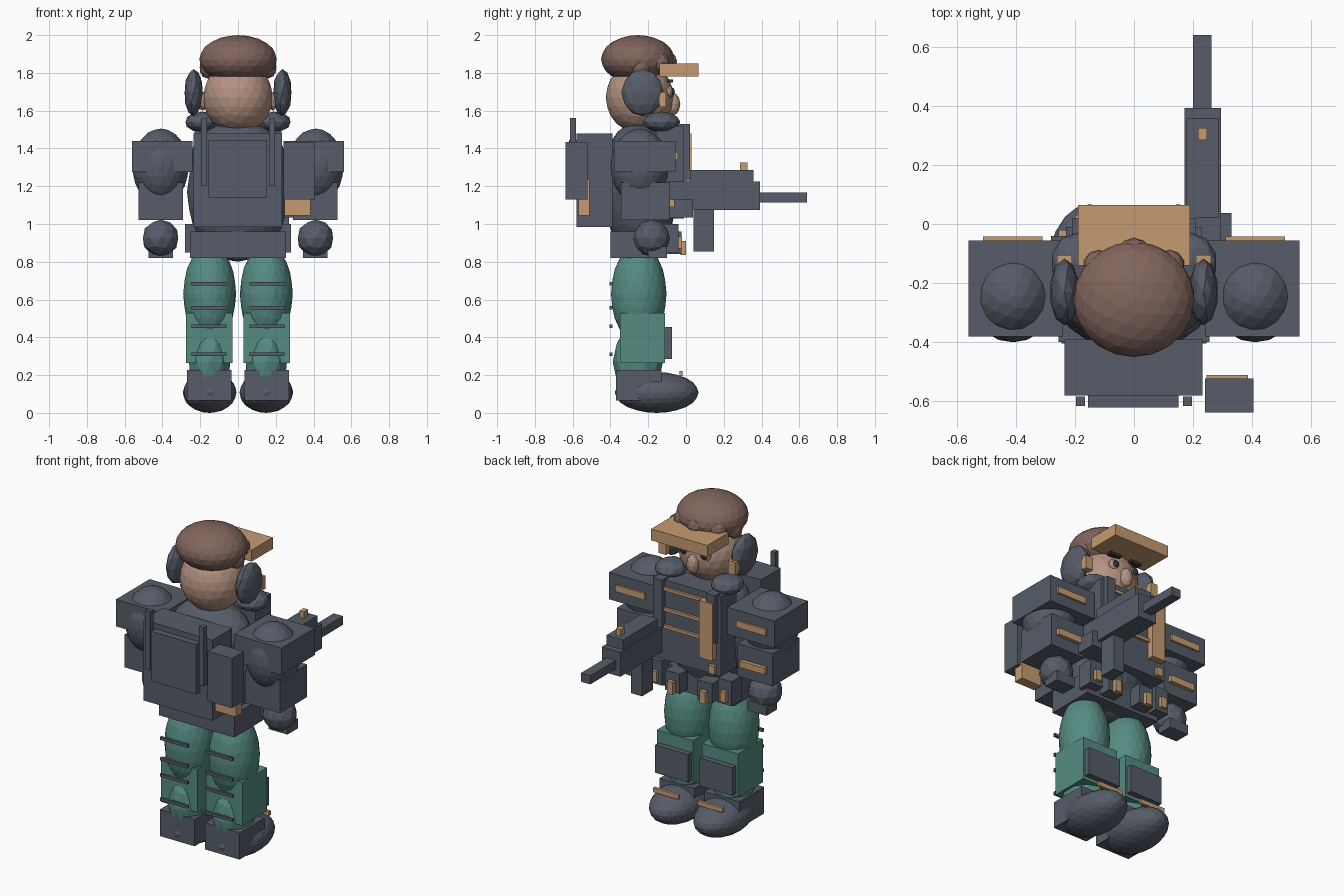
import bpy, bmesh
from mathutils import Matrix, Vector


def material(name, rgb):
    m = bpy.data.materials.new(name)
    m.diffuse_color = (*rgb, 1)
    return m


DARK = material("slate_grey", (0.093, 0.108, 0.14))
TAN = material("tan", (0.56, 0.33, 0.16))
HAIR = material("brown_hair", (0.22, 0.13, 0.11))
SKIN = material("skin", (0.46, 0.29, 0.22))
TEAL = material("teal_cloth", (0.09, 0.26, 0.22))
BLACK = material("near_black", (0.03, 0.035, 0.045))


def finish(name, bm, mat):
    me = bpy.data.meshes.new(name)
    bm.to_mesh(me)
    bm.free()
    me.materials.append(mat)
    ob = bpy.data.objects.new(name, me)
    bpy.context.collection.objects.link(ob)
    return ob


def box(name, mat, x, y, z):
    """Box from (min, max) ranges on each axis."""
    bm = bmesh.new()
    bmesh.ops.create_cube(bm, size=1)
    lo, hi = (Vector(p) for p in zip(x, y, z))
    bmesh.ops.transform(bm, matrix=Matrix.Translation((lo + hi) / 2)
                        @ Matrix.Diagonal((*(hi - lo), 1)), verts=bm.verts)
    return finish(name, bm, mat)


def ball(name, mat, c, r, sub=2):
    """Faceted ellipsoid with centre c and radii r."""
    bm = bmesh.new()
    bmesh.ops.create_icosphere(bm, subdivisions=sub, radius=1)
    bmesh.ops.transform(bm, matrix=Matrix.Translation(c) @ Matrix.Diagonal((*r, 1)),
                        verts=bm.verts)
    return finish(name, bm, mat)


def box2(name, mat, x, y, z):
    """A box on each side."""
    box("right_" + name, mat, x, y, z)
    box("left_" + name, mat, (-x[1], -x[0]), y, z)


def ball2(name, mat, c, r, sub=2):
    """An ellipsoid on each side."""
    ball("right_" + name, mat, c, r, sub)
    ball("left_" + name, mat, (-c[0], c[1], c[2]), r, sub)


# Head and face
ball("head", SKIN, (0, -0.245, 1.67), (0.185, 0.18, 0.19), 3)
ball("nose", SKIN, (0, -0.068, 1.635), (0.038, 0.038, 0.06))
ball2("ear", SKIN, (0.185, -0.24, 1.65), (0.025, 0.04, 0.05))
ball2("eyelid", SKIN, (0.07, -0.09, 1.70), (0.036, 0.022, 0.034))
ball2("eye", BLACK, (0.07, -0.073, 1.70), (0.02, 0.014, 0.022))
box2("eyebrow", BLACK, (0.035, 0.11), (-0.10, -0.068), (1.75, 1.765))

# Hair with fringe curls
ball("hair", HAIR, (0, -0.255, 1.872), (0.205, 0.195, 0.128), 3)
ball("fringe_curl", HAIR, (0, -0.105, 1.86), (0.058, 0.058, 0.058))
ball2("fringe_curl", HAIR, (0.12, -0.14, 1.855), (0.052, 0.052, 0.055))
ball2("side_curl", HAIR, (0.16, -0.24, 1.83), (0.045, 0.05, 0.06))

# Visor and headphones
box("visor", TAN, (-0.19, 0.19), (-0.14, 0.065), (1.78, 1.85))
ball2("headphone", DARK, (0.235, -0.23, 1.695), (0.05, 0.113, 0.125))
box2("headphone_tab", TAN, (0.21, 0.26), (-0.14, -0.105), (1.62, 1.70))

# Torso, collar and vest
ball("torso", DARK, (0, -0.24, 1.17), (0.27, 0.19, 0.37), 3)
ball("chest", DARK, (0, -0.25, 1.36), (0.25, 0.16, 0.18), 3)
ball2("collar", DARK, (0.19, -0.13, 1.54), (0.092, 0.1, 0.055))
box("vest", DARK, (-0.23, 0.23), (-0.16, -0.01), (1.03, 1.52))
box2("vest_strap", DARK, (0.15, 0.21), (-0.05, 0.02), (1.235, 1.53))
for z in (1.24, 1.345, 1.47):
    box("vest_strip", TAN, (-0.14, 0.15), (-0.015, 0.005), (z - 0.009, z + 0.009))
box("vest_panel", TAN, (-0.20, -0.11), (-0.02, 0.03), (1.13, 1.48))
box("vest_buckle", TAN, (-0.20, -0.16), (-0.02, 0.01), (1.04, 1.09))

# Belt and pouches
box("belt", DARK, (-0.255, 0.255), (-0.40, -0.10), (0.82, 0.96))
box2("outer_pouch", DARK, (0.19, 0.28), (-0.14, -0.04), (0.85, 1.00))
box2("outer_pouch_flap", TAN, (0.215, 0.255), (-0.045, -0.02), (0.87, 0.935))
box2("inner_pouch", DARK, (0.06, 0.16), (-0.12, -0.025), (0.84, 0.96))
box2("inner_pouch_flap", TAN, (0.09, 0.13), (-0.03, 0.0), (0.835, 0.91))

# Backpack
box("backpack", DARK, (-0.235, 0.232), (-0.58, -0.39), (0.985, 1.478))
box("backpack_pocket", DARK, (-0.155, 0.15), (-0.62, -0.58), (1.14, 1.445))
box2("backpack_rod", DARK, (0.165, 0.197), (-0.615, -0.583), (1.20, 1.56))
box("side_pack", DARK, (0.24, 0.405), (-0.637, -0.522), (1.13, 1.435))
box("side_pack_strap", TAN, (0.245, 0.385), (-0.57, -0.51), (1.045, 1.235))

# Arms
box2("shoulder_pad", DARK, (0.24, 0.56), (-0.38, -0.055), (1.275, 1.44))
box2("shoulder_strip", TAN, (0.31, 0.51), (-0.057, -0.043), (1.34, 1.38))
ball2("upper_arm", DARK, (0.41, -0.245, 1.305), (0.15, 0.155, 0.20), 3)
box2("forearm", DARK, (0.29, 0.527), (-0.345, -0.085), (1.02, 1.22))
box2("forearm_strip", TAN, (0.32, 0.49), (-0.087, -0.062), (1.09, 1.13))
ball2("hand", DARK, (0.41, -0.182, 0.925), (0.098, 0.098, 0.098))
box2("fingers", DARK, (0.345, 0.475), (-0.2, -0.1), (0.82, 0.88))

# Rifle
box("rifle_body", DARK, (0.17, 0.295), (-0.10, 0.392), (1.075, 1.225))
box("rifle_rail", DARK, (0.178, 0.288), (0.02, 0.357), (1.225, 1.285))
box("rifle_barrel", DARK, (0.2, 0.263), (0.39, 0.64), (1.115, 1.168))
box("rifle_magazine", DARK, (0.195, 0.27), (0.04, 0.147), (0.855, 1.075))
box("rifle_sight", TAN, (0.217, 0.247), (0.285, 0.325), (1.285, 1.325))
box("rifle_grip", DARK, (0.23, 0.33), (-0.10, 0.037), (1.035, 1.13))

# Legs
ball2("thigh", TEAL, (0.15, -0.25, 0.63), (0.14, 0.147, 0.26), 3)
box2("shin_guard", TEAL, (0.03, 0.275), (-0.35, -0.11), (0.265, 0.53))
box2("knee_pad", DARK, (0.04, 0.262), (-0.11, -0.075), (0.285, 0.455))
ball2("ankle", TEAL, (0.15, -0.255, 0.27), (0.115, 0.133, 0.2))
for z in (0.31, 0.458, 0.557, 0.683):
    box2("leg_strap", DARK, (0.06, 0.245), (-0.405, -0.39), (z - 0.009, z + 0.009))

# Boots
box2("boot_heel", DARK, (0.035, 0.27), (-0.37, -0.13), (0.065, 0.228))
ball2("boot_toe", DARK, (0.15, -0.155, 0.108), (0.142, 0.222, 0.108), 3)
box2("boot_strip", TAN, (0.065, 0.235), (-0.035, -0.018), (0.195, 0.222))
